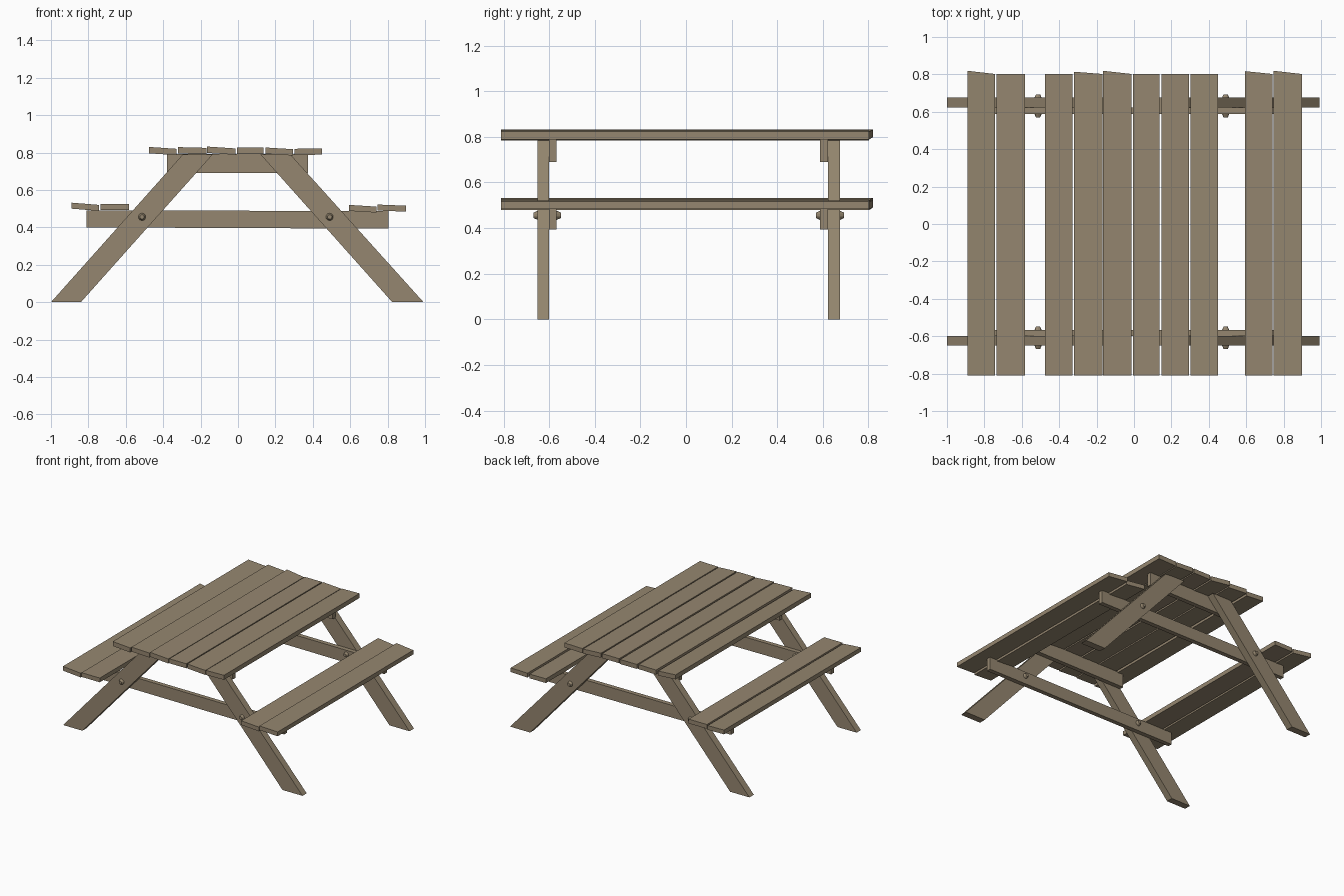
import bpy, bmesh, math
from mathutils import Matrix

if "Cube" in bpy.data.objects:
    bpy.data.objects.remove(bpy.data.objects["Cube"])

wood = bpy.data.materials.new("weathered wood")
wood.diffuse_color = (0.30, 0.24, 0.16, 1)
wood.use_nodes = True
wood.node_tree.nodes["Principled BSDF"].inputs["Base Color"].default_value = wood.diffuse_color


def finish(name, bm):
    bmesh.ops.recalc_face_normals(bm, faces=bm.faces)
    me = bpy.data.meshes.new(name)
    bm.to_mesh(me)
    bm.free()
    me.materials.append(wood)
    ob = bpy.data.objects.new(name, me)
    bpy.context.collection.objects.link(ob)
    return ob


def prism(name, profile, y0, y1):
    """Extrude an x/z outline from y0 to y1."""
    bm = bmesh.new()
    a = [bm.verts.new((x, y0, z)) for x, z in profile]
    b = [bm.verts.new((x, y1, z)) for x, z in profile]
    bm.faces.new(a)
    bm.faces.new(b[::-1])
    n = len(a)
    for i in range(n):
        bm.faces.new((a[i], b[i], b[(i + 1) % n], a[(i + 1) % n]))
    return finish(name, bm)


def plank(name, x0, x1, zl, zr, skew, thick=0.034):
    """Rough board along y: zl/zr are top heights at its edges, skew lengthens its back left corner."""
    ob = prism(name, [(x0, zl - thick), (x1, zr - thick), (x1, zr), (x0, zl)], -0.81, 0.802)
    for v in ob.data.vertices:
        if v.co.y > 0 and v.co.x < (x0 + x1) / 2:
            v.co.y += skew
    return ob


# table top boards, slightly uneven
for i, (x0, x1, zl, zr, skew) in enumerate([
        (-0.475, -0.330, 0.830, 0.820, 0.0),
        (-0.320, -0.168, 0.829, 0.825, 0.012),
        (-0.165, -0.013, 0.832, 0.822, 0.017),
        (-0.005, 0.137, 0.826, 0.826, 0.0),
        (0.146, 0.295, 0.827, 0.818, 0.0),
        (0.301, 0.450, 0.820, 0.823, 0.0)]):
    plank(f"top_board_{i + 1}", x0, x1, zl, zr, skew)

# bench boards on both sides
for i, (x0, x1, zl, zr, skew) in enumerate([
        (-0.890, -0.742, 0.532, 0.520, 0.017),
        (-0.735, -0.583, 0.526, 0.526, 0.0),
        (0.594, 0.740, 0.520, 0.511, 0.015),
        (0.746, 0.897, 0.522, 0.516, 0.017)]):
    plank(f"bench_board_{i + 1}", x0, x1, zl, zr, skew, 0.032)

# end frames: outer legs, inner rails, bolts
for end, leg_y, rail_y in (("front", (-0.65, -0.60), (-0.60, -0.567)),
                           ("back", (0.622, 0.675), (0.588, 0.622))):
    prism(f"{end}_left_leg", [(-1.0, 0), (-0.84, 0), (-0.135, 0.79), (-0.295, 0.79)], *leg_y)
    prism(f"{end}_right_leg", [(0.825, 0), (0.992, 0), (0.28, 0.79), (0.12, 0.79)], *leg_y)
    prism(f"{end}_seat_rail", [(-0.81, 0.40), (0.805, 0.393), (0.805, 0.487), (-0.81, 0.491)], *rail_y)
    prism(f"{end}_top_rail", [(-0.38, 0.69), (0.375, 0.69), (0.375, 0.792), (-0.38, 0.792)], *rail_y)

    # bolts pass through leg and rail with a tapered head at each end
    lo, hi = min(leg_y + rail_y), max(leg_y + rail_y)
    for side, x in (("left", -0.513), ("right", 0.49)):
        for face, y, direction in (("front", lo, 1), ("back", hi, -1)):
            bm = bmesh.new()
            bmesh.ops.create_cone(bm, cap_ends=True, segments=10, radius1=0.021,
                                  radius2=0.012, depth=0.02)
            bmesh.ops.rotate(bm, verts=bm.verts,
                             matrix=Matrix.Rotation(direction * math.pi / 2, 3, 'X'))
            bmesh.ops.translate(bm, verts=bm.verts, vec=(x, y - direction * 0.008, 0.456))
            finish(f"{end}_{side}_bolt_{face}", bm)
